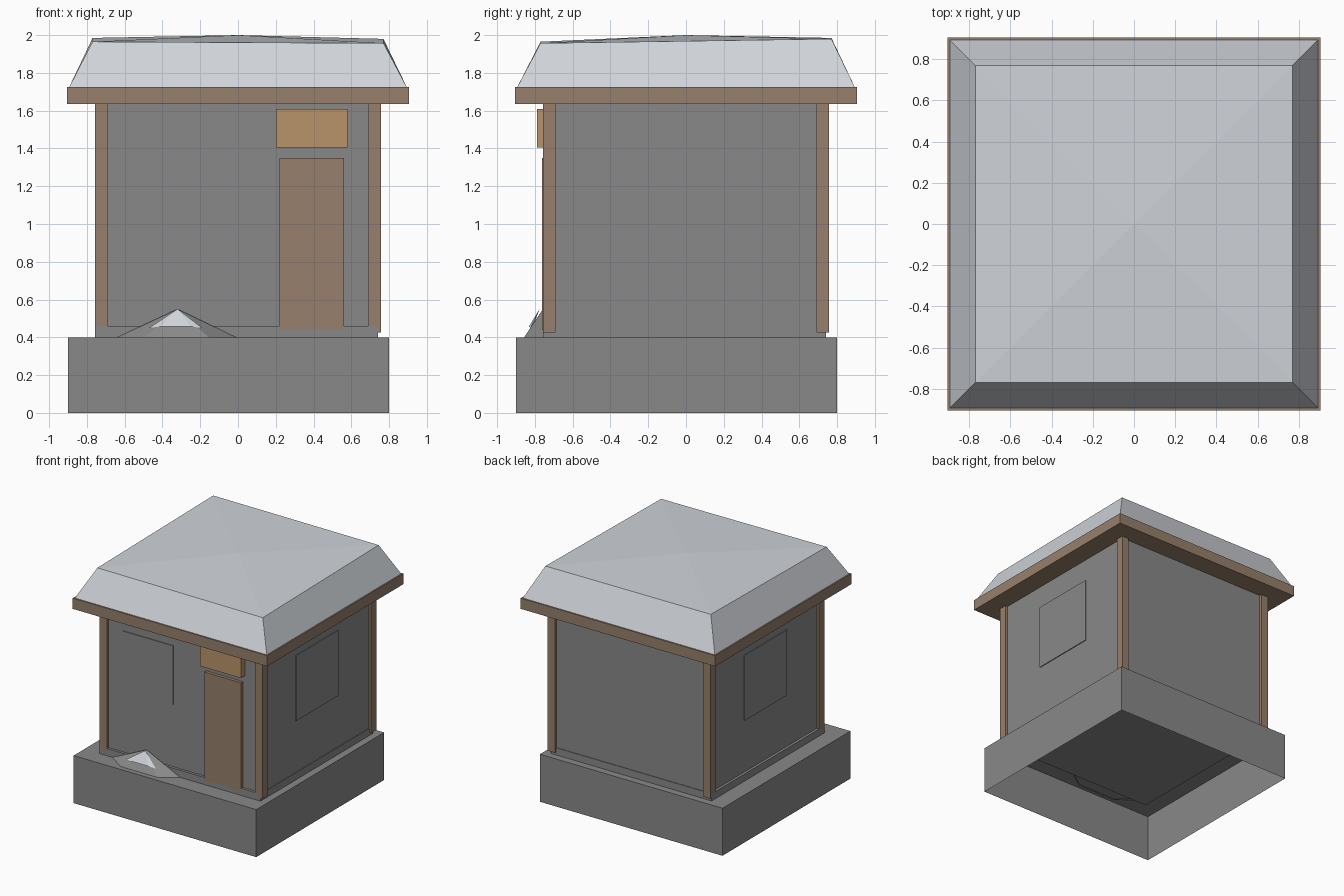
import bpy
import bmesh

cube = bpy.data.objects.get("Cube")
if cube:
    bpy.data.objects.remove(cube, do_unlink=True)


def material(name, rgb):
    mat = bpy.data.materials.new(name)
    mat.use_nodes = True
    color = (*rgb, 1.0)
    mat.diffuse_color = color
    bsdf = mat.node_tree.nodes["Principled BSDF"]
    bsdf.inputs["Base Color"].default_value = color
    bsdf.inputs["Roughness"].default_value = 0.9
    return mat


STONE = material("stone grey", (0.25, 0.25, 0.25))
WOOD = material("brown wood", (0.31, 0.215, 0.15))
SIGN = material("tan board", (0.48, 0.295, 0.145))
SNOW = material("pale snow", (0.63, 0.66, 0.70))


def finish(name, bm, mat):
    bmesh.ops.recalc_face_normals(bm, faces=bm.faces)
    mesh = bpy.data.meshes.new(name)
    bm.to_mesh(mesh)
    bm.free()
    mesh.materials.append(mat)
    obj = bpy.data.objects.new(name, mesh)
    bpy.context.collection.objects.link(obj)
    return obj


def box(name, x, y, z, mat, open_bottom=False):
    """Box spanning the (low, high) ranges x, y and z."""
    bm = bmesh.new()
    bmesh.ops.create_cube(bm, size=1)
    for v in bm.verts:
        v.co = [r[0] if c < 0 else r[1] for c, r in zip(v.co, (x, y, z))]
    if open_bottom:
        bottom = min(bm.faces, key=lambda f: f.calc_center_median().z)
        bmesh.ops.delete(bm, geom=[bottom], context='FACES_ONLY')
    return finish(name, bm, mat)


def fan(name, apex, rim, mat, closed=False):
    """Triangles from an apex to a rim of points."""
    bm = bmesh.new()
    top = bm.verts.new(apex)
    ring = [bm.verts.new(p) for p in rim]
    pairs = list(zip(ring, ring[1:]))
    if closed:
        pairs.append((ring[-1], ring[0]))
    for a, b in pairs:
        bm.faces.new((top, a, b))
    return finish(name, bm, mat)


# Foundation, floor slab and walls
box("foundation", (-0.9, 0.8), (-0.9, 0.8), (0, 0.4), STONE, open_bottom=True)
box("floor_slab", (-0.757, 0.74), (-0.757, 0.74), (0.39, 0.46), STONE)
box("walls", (-0.735, 0.735), (-0.735, 0.735), (0.44, 1.64), STONE)

# Corner posts
for side, sx in (("left", 1), ("right", -1)):
    for end, sy in (("front", -1), ("back", 1)):
        box(f"{end}_{side}_post", sorted((sx * 0.69, sx * 0.757)),
            sorted((sy * 0.69, sy * 0.757)), (0.425, 1.64), WOOD)

# Window panels, door and sign board
box("front_window", (-0.555, -0.085), (-0.742, -0.734), (0.985, 1.48), STONE)
for side, sx in (("left", 1), ("right", -1)):
    box(f"{side}_window", sorted((sx * 0.734, sx * 0.742)),
        (-0.285, 0.28), (0.895, 1.445), STONE)
box("door", (0.22, 0.56), (-0.762, -0.73), (0.44, 1.35), WOOD)
box("sign_board", (0.2, 0.58), (-0.79, -0.73), (1.405, 1.61), SIGN)

# Eaves and snow-covered roof with a slightly uneven top edge
box("eaves", (-0.905, 0.905), (-0.905, 0.905), (1.635, 1.725), WOOD)
corners = [(-1, -1, 1.965), (1, -1, 1.957), (1, 1, 1.98), (-1, 1, 1.985)]
bm = bmesh.new()
lower = [bm.verts.new((x * 0.895, y * 0.895, 1.722)) for x, y, z in corners]
upper = [bm.verts.new((x * 0.77, y * 0.77, z)) for x, y, z in corners]
peak = bm.verts.new((0, 0, 2.0))
for i in range(4):
    j = (i + 1) % 4
    bm.faces.new((lower[i], lower[j], upper[j], upper[i]))
    bm.faces.new((upper[i], upper[j], peak))
bm.faces.new(lower)
finish("snowy_roof", bm, SNOW)

# Rubble mound against the front wall, with a snow cap
fan("mound", (-0.32, -0.757, 0.55),
    [(-0.65, -0.757, 0.395), (-0.5, -0.86, 0.395),
     (-0.15, -0.86, 0.395), (0, -0.757, 0.395)], STONE, closed=True)
fan("mound_snow", (-0.32, -0.775, 0.55),
    [(-0.47, -0.813, 0.45), (-0.41, -0.832, 0.457),
     (-0.25, -0.832, 0.457), (-0.19, -0.822, 0.45)], SNOW)
